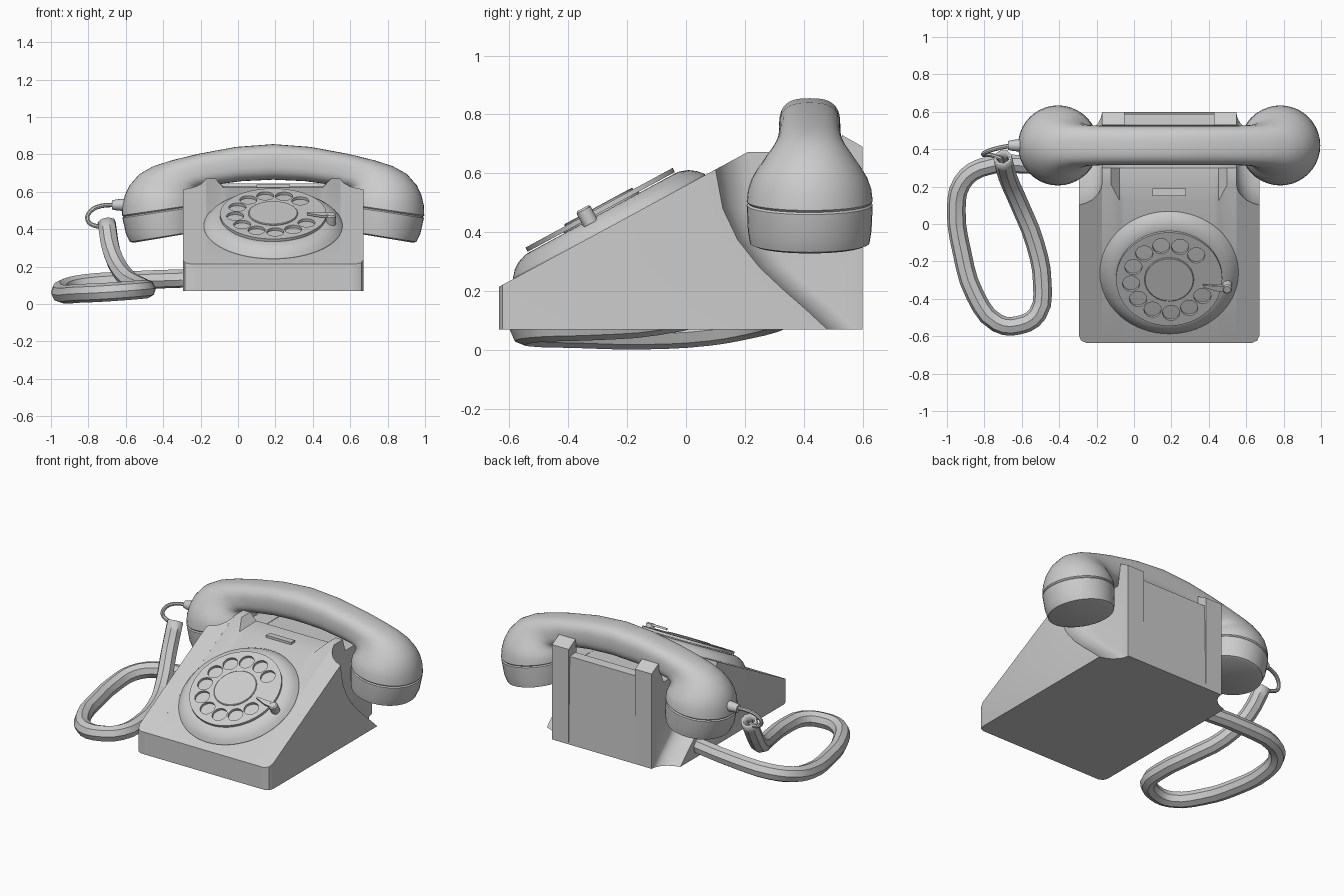
import bpy, bmesh, math
from mathutils import Matrix, Vector

if "Cube" in bpy.data.objects:
    bpy.data.objects.remove(bpy.data.objects["Cube"])

CX = 0.188                      # centre line of body, dial and handset
SLOPE = 0.541                   # rise of the sloping front face
DIAL = (Matrix.Translation((CX, -0.26, 0.418))
        @ Matrix.Rotation(math.atan(SLOPE), 4, 'X'))


def smooth(ob, angle=32):
    bpy.ops.object.select_all(action='DESELECT')
    ob.select_set(True)
    bpy.context.view_layer.objects.active = ob
    bpy.ops.object.shade_smooth_by_angle(angle=math.radians(angle))


def loft(name, rings, matrix=Matrix(), angle=32):
    """Skin a list of equal-length closed rings and cap both ends."""
    bm = bmesh.new()
    rows = [[bm.verts.new(matrix @ Vector(p)) for p in r] for r in rings]
    n = len(rows[0])
    for a, b in zip(rows, rows[1:]):
        for i in range(n):
            j = (i + 1) % n
            bm.faces.new((a[i], a[j], b[j], b[i]))
    bm.faces.new(rows[0])
    bm.faces.new(rows[-1])
    bmesh.ops.remove_doubles(bm, verts=bm.verts, dist=1e-5)
    bmesh.ops.recalc_face_normals(bm, faces=bm.faces)
    me = bpy.data.meshes.new(name)
    bm.to_mesh(me)
    bm.free()
    ob = bpy.data.objects.new(name, me)
    bpy.context.collection.objects.link(ob)
    smooth(ob, angle)
    return ob


def circle(r, z=0, n=48, x=0, y=0):
    return [(x + r * math.cos(2 * math.pi * i / n), y + r * math.sin(2 * math.pi * i / n), z)
            for i in range(n)]


def lathe(name, profile, matrix=Matrix(), n=48, x=0, y=0):
    return loft(name, [circle(r, z, n, x, y) for r, z in profile], matrix)


def to_mesh(ob):
    bpy.ops.object.select_all(action='DESELECT')
    ob.select_set(True)
    bpy.context.view_layer.objects.active = ob
    bpy.ops.object.convert(target='MESH')
    smooth(bpy.context.object, 40)


def tube(name, pts, radius, res=3):
    cu = bpy.data.curves.new(name, 'CURVE')
    cu.dimensions = '3D'
    cu.bevel_depth, cu.bevel_resolution, cu.resolution_u = radius, 2, res
    sp = cu.splines.new('BEZIER')
    sp.bezier_points.add(len(pts) - 1)
    for b, p in zip(sp.bezier_points, pts):
        b.co = p
        b.handle_left_type = b.handle_right_type = 'AUTO'
    ob = bpy.data.objects.new(name, cu)
    bpy.context.collection.objects.link(ob)
    to_mesh(ob)
    return bpy.context.object


# Body: side profiles lofted across the width
BACK_CURVE = [(0.10, 0.613), (0.125, 0.48), (0.175, 0.375), (0.25, 0.28),
              (0.33, 0.205), (0.41, 0.135), (0.48, 0.07)]


def flare(w, d, f):             # outer slice: d moves the back curve, f rounds the front
    top = [(y + d, z + (SLOPE * d if i == 0 else 0)) for i, (y, z) in enumerate(BACK_CURVE)]
    return w, [(-0.635 + f, 0.07), (-0.635 + f, 0.215 + SLOPE * f)] + top


def cradle(w, front, rear):     # inner slice: horn or low cradle at front and rear
    fr = [(0.21, 0.672), (0.30, 0.672), (0.325, 0.59)] if front else \
         [(0.125, 0.622), (0.30, 0.628), (0.325, 0.585)]
    re = [(0.515, 0.59), (0.53, 0.73), (0.60, 0.69)] if rear else \
         [(0.51, 0.585), (0.53, 0.645), (0.588, 0.64)]
    return w, [(-0.635, 0.07), (-0.635, 0.215)] + fr + re + [(0.60, 0.07)]


half = [flare(0.483, 0, 0.04), flare(0.471, 0.004, 0.012), flare(0.445, 0.012, 0),
        flare(0.41, 0.03, 0), flare(0.38, 0.06, 0), flare(0.366, 0.085, 0),
        flare(0.36, 0.11, 0), cradle(0.36, 1, 1), cradle(0.31, 1, 1),
        cradle(0.265, 0, 1), cradle(0.24, 0, 1), cradle(0.24, 0, 0)]
slices = half + [(-w, p) for w, p in reversed(half)]
loft("phone_body", [[(CX + w, y, z) for y, z in p] for w, p in slices])

# Small label plate on the cradle
bpy.ops.mesh.primitive_cube_add(size=1, location=(CX, 0.17, 0.63))
plate = bpy.context.object
plate.name = "label_plate"
plate.scale = (0.18, 0.04, 0.016)

# Dial mount
lathe("dial_mount", [(0.372, -0.01), (0.37, 0.004), (0.352, 0.025), (0.328, 0.042),
                     (0.30, 0.052), (0.285, 0.054), (0.05, 0.054)], DIAL, 64)
lathe("dial_spacer", [(0.145, 0.05), (0.145, 0.062)], DIAL)

# Finger wheel: filled flat curve with eleven holes
cu = bpy.data.curves.new("finger_wheel", 'CURVE')
cu.dimensions, cu.fill_mode, cu.extrude = '2D', 'BOTH', 0.008
outlines = [circle(0.284, n=64)]
for k in range(11):
    a = math.radians(45 + 28.5 * k)
    outlines.append(circle(0.046, n=24, x=0.205 * math.cos(a), y=0.205 * math.sin(a)))
for ring in outlines:
    sp = cu.splines.new('POLY')
    sp.points.add(len(ring) - 1)
    for p, c in zip(sp.points, ring):
        p.co = (*c, 1)
    sp.use_cyclic_u = True
wheel = bpy.data.objects.new("finger_wheel", cu)
bpy.context.collection.objects.link(wheel)
wheel.matrix_world = DIAL @ Matrix.Translation((0, 0, 0.066))
to_mesh(wheel)
lathe("dial_centre", [(0.132, 0.06), (0.132, 0.078), (0.128, 0.081), (0.02, 0.081)], DIAL)

# Finger stop: post plus pointed blade
lathe("finger_stop_post", [(0.027, 0.04), (0.027, 0.092), (0.02, 0.099)], DIAL, 16, 0.31, -0.05)
blade = [(0.32, -0.07), (0.25, -0.06), (0.18, -0.035), (0.18, -0.025), (0.25, -0.03), (0.32, -0.032)]
loft("finger_stop_blade", [[(x, y, z) for x, y in blade] for z in (0.084, 0.097)], DIAL)

# Handset: (outer u, outer z, inner u, inner z, half depth, roundness) from cup to middle
ROWS = [(0.745, 0.328, 0.40, 0.386, 0.188, 2), (0.765, 0.332, 0.383, 0.394, 0.203, 2),
        (0.787, 0.375, 0.379, 0.438, 0.210, 2), (0.806, 0.460, 0.381, 0.524, 0.214, 2),
        (0.800, 0.467, 0.387, 0.530, 0.208, 2), (0.808, 0.474, 0.382, 0.536, 0.214, 2),
        (0.806, 0.525, 0.386, 0.568, 0.209, 2), (0.793, 0.582, 0.394, 0.586, 0.196, 2),
        (0.768, 0.635, 0.40, 0.602, 0.175, 2), (0.715, 0.695, 0.402, 0.614, 0.147, 2.1),
        (0.64, 0.737, 0.395, 0.62, 0.124, 2.3), (0.54, 0.769, 0.375, 0.626, 0.110, 2.6),
        (0.40, 0.803, 0.31, 0.638, 0.105, 2.8), (0.20, 0.840, 0.17, 0.657, 0.104, 2.8),
        (0.0, 0.855, 0.0, 0.665, 0.104, 2.8)]


def section(row, side, n=40):
    uo, zo, ui, zi, hy, e = row
    mid, arm = Vector((uo + ui, zo + zi)) / 2, Vector((uo - ui, zo - zi)) / 2
    pts = []
    for i in range(n):
        c, s = math.cos(2 * math.pi * i / n), math.sin(2 * math.pi * i / n)
        c = math.copysign(abs(c) ** (2 / e), c)
        s = math.copysign(abs(s) ** (2 / e), s)
        q = mid + arm * c
        pts.append((CX + side * q.x, 0.42 + hy * s, q.y))
    return pts


loft("handset", [section(r, -1) for r in ROWS] + [section(r, 1) for r in reversed(ROWS[:-1])],
     angle=40)

# Cord: ferrule, thin wire and thick looped tube
ferrule = Matrix.Translation((-0.59, 0.42, 0.53)) @ Matrix.Rotation(-math.pi / 2, 4, 'Y')
lathe("cord_ferrule", [(0.034, 0), (0.03, 0.055), (0.024, 0.085)], ferrule, 16)
tube("cord_wire", [(-0.65, 0.42, 0.53), (-0.73, 0.405, 0.525), (-0.79, 0.385, 0.495),
                   (-0.805, 0.37, 0.45), (-0.77, 0.37, 0.42), (-0.71, 0.35, 0.415)], 0.012)
cord = tube("cord", [(-0.702, 0.355, 0.435), (-0.675, 0.25, 0.28), (-0.61, 0.10, 0.155),
                     (-0.53, -0.10, 0.10), (-0.49, -0.32, 0.083), (-0.515, -0.48, 0.078),
                     (-0.61, -0.54, 0.07), (-0.73, -0.53, 0.062), (-0.85, -0.38, 0.057),
                     (-0.92, -0.15, 0.052), (-0.95, 0.08, 0.065), (-0.92, 0.22, 0.09),
                     (-0.82, 0.30, 0.11), (-0.60, 0.32, 0.125), (-0.20, 0.28, 0.14)], 0.05)
wall = cord.modifiers.new("wall", 'SOLIDIFY')
wall.thickness, wall.offset = 0.014, -1
